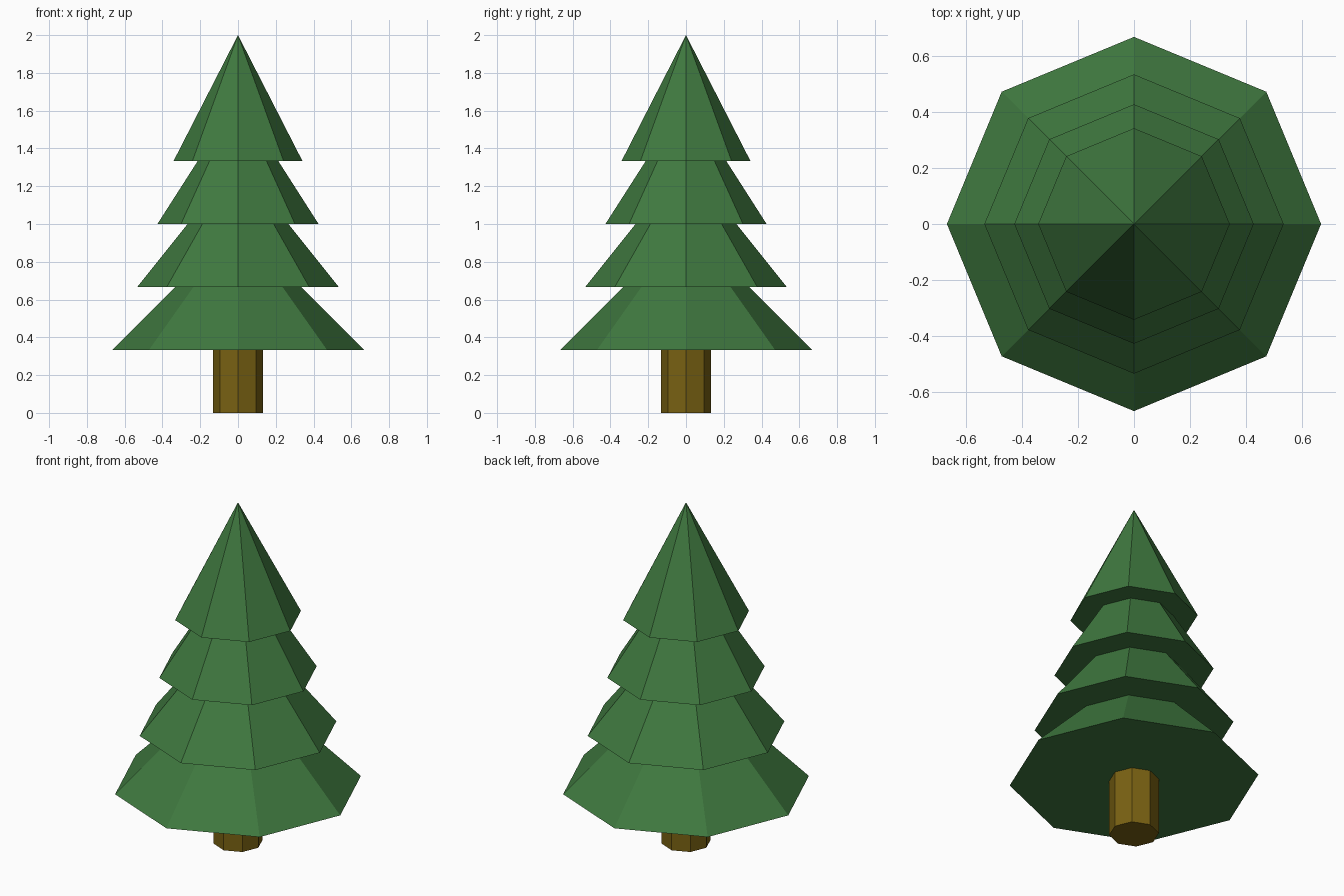
import bpy
import math

if "Cube" in bpy.data.objects:
    bpy.data.objects.remove(bpy.data.objects["Cube"])


def material(name, rgb):
    m = bpy.data.materials.new(name)
    m.diffuse_color = (*rgb, 1.0)
    m.use_nodes = True
    m.node_tree.nodes["Principled BSDF"].inputs["Base Color"].default_value = m.diffuse_color
    return m


green = material("pine green", (0.05, 0.19, 0.05))
brown = material("bark brown", (0.19, 0.12, 0.006))

SIDES = 8
TIER_HEIGHT = 2 / 3


def tapered(name, r_bottom, r_top, z_bottom, height, mat):
    """Flat-shaded eight-sided cone or column with a corner on the x axis."""
    bpy.ops.mesh.primitive_cone_add(
        vertices=SIDES, radius1=r_bottom, radius2=r_top, depth=height,
        end_fill_type='NGON', location=(0, 0, z_bottom + height / 2))
    ob = bpy.context.object
    ob.name = name
    ob.data.materials.append(mat)
    return ob


# Trunk, from the ground to the lowest branches
tapered("trunk", 0.133, 0.133, 0.0, 1 / 3, brown)

# Four overlapping foliage cones, each 80% as wide as the one below
for i in range(4):
    tapered(f"foliage_tier_{i + 1}", 2 / 3 * 0.8 ** i, 0.0,
            (i + 1) / 3, TIER_HEIGHT, green)
